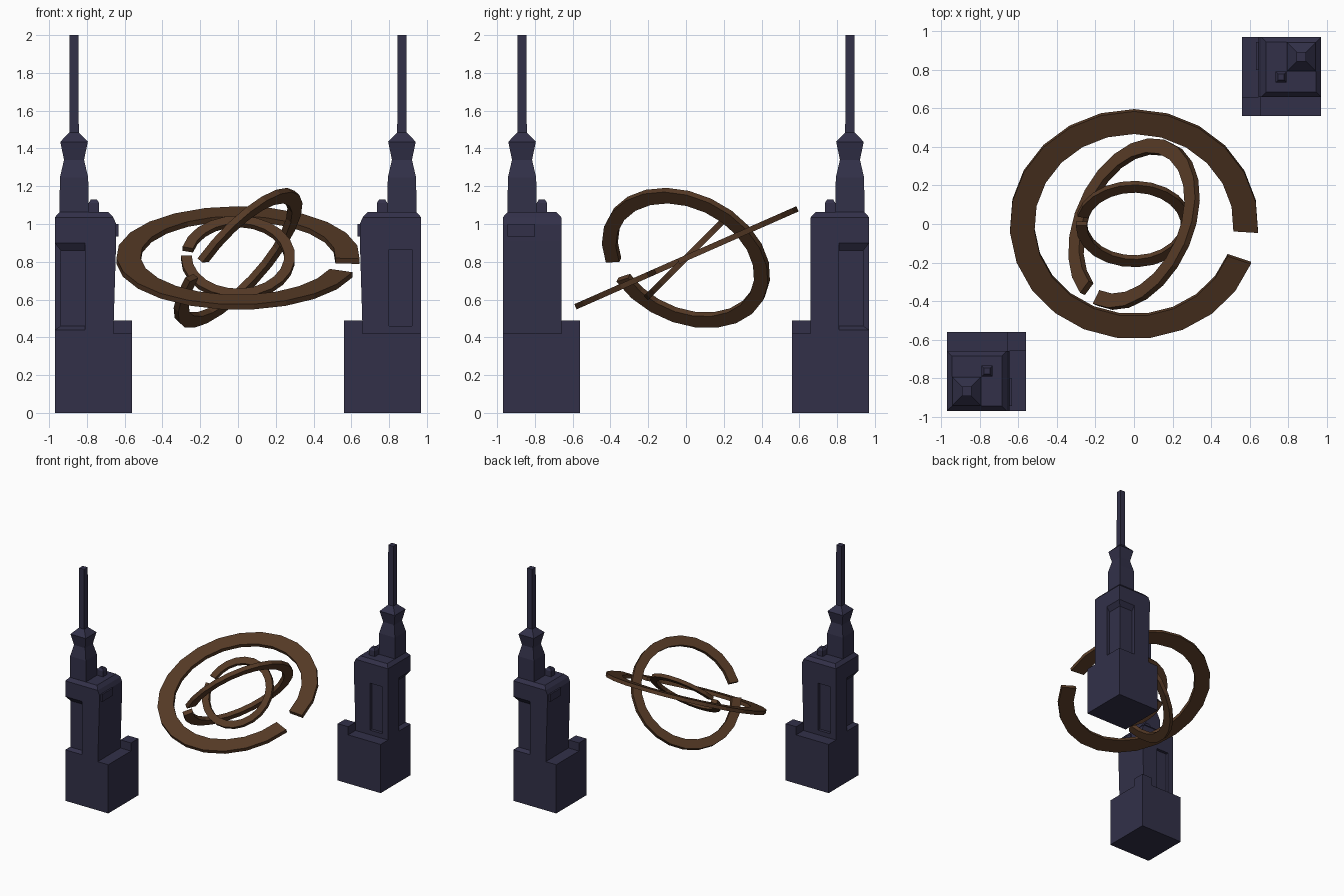
import bpy, bmesh, math
from mathutils import Vector, Matrix

if "Cube" in bpy.data.objects:
    bpy.data.objects.remove(bpy.data.objects["Cube"])


def material(name, rgb):
    m = bpy.data.materials.new(name)
    m.diffuse_color = (*rgb, 1)
    m.use_nodes = True
    m.node_tree.nodes["Principled BSDF"].inputs["Base Color"].default_value = m.diffuse_color
    return m


STONE = material("dark slate blue", (0.032, 0.030, 0.066))
BRONZE = material("dark bronze", (0.092, 0.042, 0.019))


def add_object(name, bm, mat):
    bmesh.ops.recalc_face_normals(bm, faces=bm.faces)
    me = bpy.data.meshes.new(name)
    bm.to_mesh(me)
    bm.free()
    me.materials.append(mat)
    ob = bpy.data.objects.new(name, me)
    bpy.context.collection.objects.link(ob)
    return ob


def bridge(bm, loops, closed=False):
    """Skin a row of vertex loops with quads and cap both ends."""
    n = len(loops[0])
    for a, b in zip(loops, loops[1:]):
        for i in range(n):
            j = (i + 1) % n
            bm.faces.new((a[i], a[j], b[j], b[i]))
    bm.faces.new(loops[0])
    bm.faces.new(loops[-1])


def loft(name, sections, mat=STONE):
    """Stack rectangles given as (z, x0, x1, y0, y1)."""
    bm = bmesh.new()
    bridge(bm, [[bm.verts.new(p) for p in
                 ((x0, y0, z), (x1, y0, z), (x1, y1, z), (x0, y1, z))]
                for z, x0, x1, y0, y1 in sections])
    return add_object(name, bm, mat)


def column(name, cx, cy, sections):
    return loft(name, [(z, cx - h, cx + h, cy - h, cy + h) for z, h in sections])


def wedge(name, swap):
    """Cutter with sloping top and bottom for the corner niche."""
    prof = [(-1.0, 0.42), (-0.94, 0.46), (-0.94, 0.86), (-1.0, 0.94)]
    bm = bmesh.new()
    bridge(bm, [[bm.verts.new((d, s, z) if swap else (s, d, z)) for d, z in prof]
                for s in (-1.02, -0.81)])
    return add_object(name, bm, STONE)


def carve(ob, cutters):
    for c in cutters:
        mod = ob.modifiers.new("carve", 'BOOLEAN')
        mod.operation = 'DIFFERENCE'
        mod.solver = 'EXACT'
        mod.object = c
    dg = bpy.context.evaluated_depsgraph_get()
    me = bpy.data.meshes.new_from_object(ob.evaluated_get(dg))
    ob.modifiers.clear()
    ob.data = me
    for c in cutters:
        bpy.data.objects.remove(c)


# Tower: base and its raised corner block
tower = [
    loft("tower_base", [(0, -.97, -.56, -.97, -.56), (.42, -.97, -.56, -.97, -.56)]),
    loft("corner_block", [(.41, -.66, -.56, -.66, -.56), (.49, -.66, -.56, -.66, -.56)]),
]

# Tower body with one leaning side, a chamfered top and carved niches
body = loft("tower_body", [
    (.42, -.97, -.66, -.97, -.66), (.91, -.97, -.645, -.97, -.66),
    (1.0, -.97, -.645, -.97, -.66), (1.035, -.97, -.66, -.97, -.66),
    (1.063, -.945, -.685, -.945, -.685)])
carve(body, [
    wedge("niche_cutter_front", False), wedge("niche_cutter_side", True),
    loft("panel_cutter", [(.46, -.92, -.80, -.685, -.6), (.865, -.92, -.80, -.685, -.6)])])
tower.append(body)

# Side plaque, roof vent and stepped spire
tower += [
    loft("side_plaque", [(.935, -.66, -.632, -.945, -.80), (1.0, -.66, -.632, -.945, -.80)]),
    column("roof_vent", -.763, -.763, [(1.05, .028), (1.11, .028), (1.13, .016)]),
    column("spire", -.868, -.868, [(1.05, .077), (1.245, .075), (1.34, .053),
                                   (1.435, .073), (1.485, .025), (2.0, .024)]),
]

# Opposite tower, turned half way round
for ob in tower:
    twin = ob.copy()
    twin.data = ob.data.copy()
    twin.name = "opposite_" + ob.name
    twin.data.transform(Matrix.Rotation(math.pi, 4, 'Z'))
    bpy.context.collection.objects.link(twin)


def open_ring(name, normal, outer, inner, thick, start, end, steps=22):
    """Flat broken ring from direction start the long way round to end."""
    n = Vector(normal).normalized()
    u = Vector(start)
    u = (u - n * u.dot(n)).normalized()
    v = n.cross(u)
    e = Vector(end)
    sweep = math.atan2(e.dot(v), e.dot(u))
    sweep += -2 * math.pi if sweep > 0 else 2 * math.pi
    centre = Vector((0, 0, .82))
    bm = bmesh.new()
    loops = []
    for i in range(steps + 1):
        a = sweep * i / steps
        d = u * math.cos(a) + v * math.sin(a)
        loops.append([bm.verts.new(centre + d * r + n * h) for r, h in (
            (inner, -thick / 2), (outer, -thick / 2), (outer, thick / 2), (inner, thick / 2))])
    bridge(bm, loops)
    return add_object(name, bm, BRONZE)


# Three nested broken rings
tilt = math.radians(23.8)
open_ring("outer_ring", (0, -math.sin(tilt), math.cos(tilt)), .645, .517, .03,
          (.635, -.04, -.018), (.60, -.20, -.088))
open_ring("middle_ring", (-.704, .32, .63), .465, .387, .035,
          (-.19, -.39, -.01), (-.25, -.33, -.10))
open_ring("inner_ring", (0, -.71, .71), .302, .245, .03,
          (-.27, .045, .045), (-.27, .003, .003))
